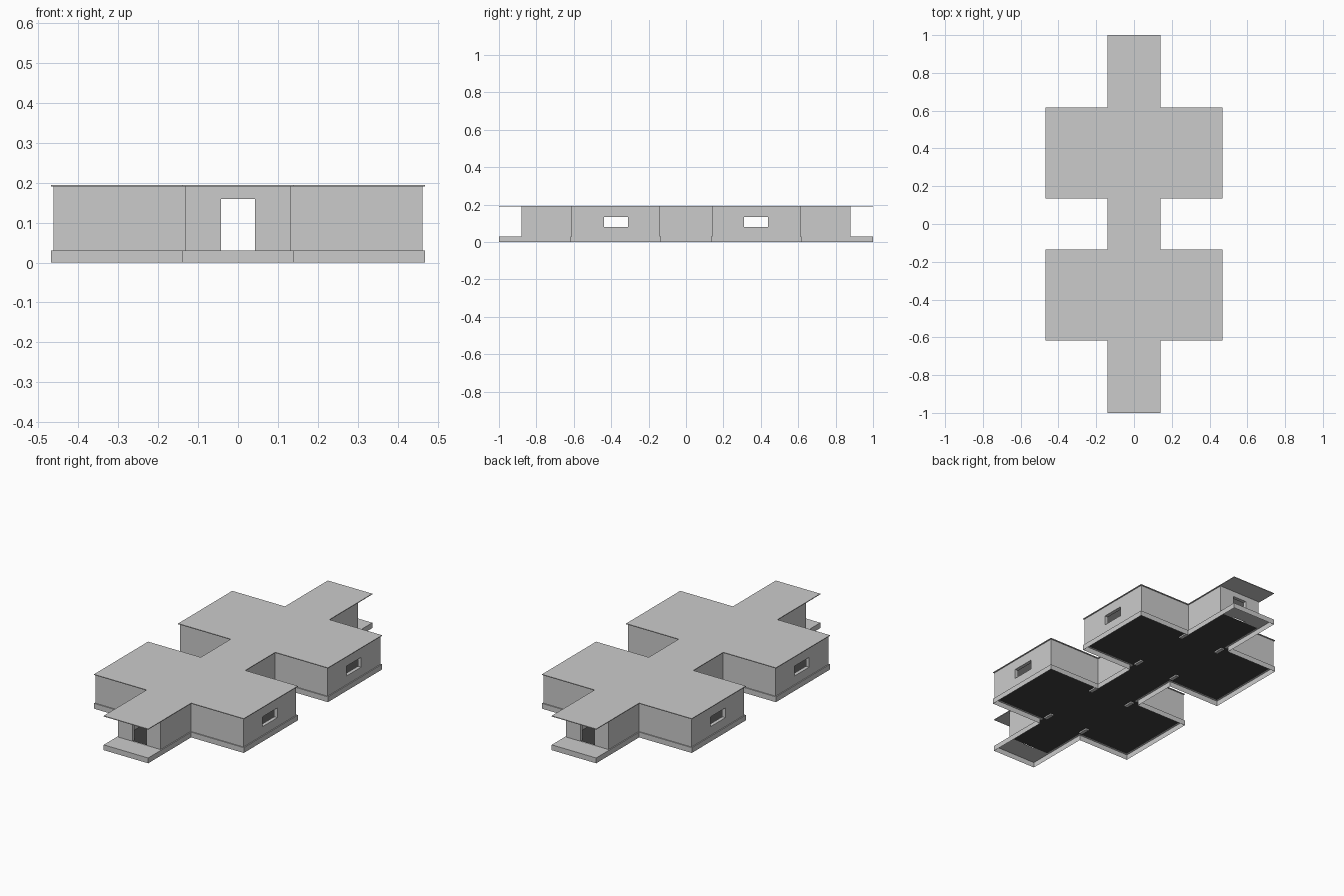
import bpy, bmesh

if "Cube" in bpy.data.objects:
    bpy.data.objects.remove(bpy.data.objects["Cube"])

BASE_Z, WALL_Z, ROOF_Z = 0.03, 0.19, 0.194
THICK = 0.02


def outline(inset, end):
    """Plan of a spine with two cross wings, mirrored in x and y (20 points)."""
    s, w, a, b = 0.139 - inset, 0.468 - inset, 0.134 + inset, 0.617 - inset
    half = [(s, a), (w, a), (w, b), (s, b), (s, end)]
    right = [(x, -y) for x, y in reversed(half)] + half
    return right + [(-x, y) for x, y in reversed(right)]


def loop(bm, pts, z):
    return [bm.verts.new((x, y, z)) for x, y in pts]


def bridge(bm, lo, hi):
    for i in range(len(lo)):
        j = (i + 1) % len(lo)
        bm.faces.new((lo[i], lo[j], hi[j], hi[i]))


def finish(bm, name):
    mesh = bpy.data.meshes.new(name)
    bm.to_mesh(mesh)
    bm.free()
    obj = bpy.data.objects.new(name, mesh)
    bpy.context.collection.objects.link(obj)
    return obj


def box(name, x, y, z):
    bpy.ops.mesh.primitive_cube_add(size=1, location=[sum(r) / 2 for r in (x, y, z)])
    obj = bpy.context.object
    obj.name = name
    obj.scale = [r[1] - r[0] for r in (x, y, z)]
    bpy.ops.object.transform_apply(location=False, rotation=False, scale=True)
    return obj


# Plinth: open underneath, with a narrow ledge and a porch at each end
bm = bmesh.new()
foot = loop(bm, outline(0, 1.0), 0)
rim = loop(bm, outline(0, 1.0), BASE_Z)
bridge(bm, foot, rim)
bridge(bm, rim, loop(bm, outline(0.006, 0.88), BASE_Z))
finish(bm, "plinth")

# Dark interior floor
bm = bmesh.new()
bm.faces.new(loop(bm, outline(0.012, 0.875), BASE_Z - 0.002))
floor = finish(bm, "interior_floor")
dark = bpy.data.materials.new("dark_floor")
dark.diffuse_color = (0.05, 0.05, 0.05, 1)
dark.use_nodes = True
dark.node_tree.nodes["Principled BSDF"].inputs["Base Color"].default_value = dark.diffuse_color
floor.data.materials.append(dark)

# Outer walls with thickness
bm = bmesh.new()
outer, inner = outline(0.006, 0.88), outline(0.006 + THICK, 0.88 - THICK)
loops = [loop(bm, p, z) for p, z in
         ((outer, BASE_Z), (outer, WALL_Z), (inner, WALL_Z), (inner, BASE_Z))]
for i in range(4):
    bridge(bm, loops[i], loops[(i + 1) % 4])
bmesh.ops.recalc_face_normals(bm, faces=bm.faces)
walls = finish(bm, "outer_walls")

# Door and window openings, cut straight through
cutters = [box("door_cutter", (-0.043, 0.043), (-1.2, 1.2), (0.02, 0.159))]
for side in (-1, 1):
    for y in (-0.374, 0.374):
        x = sorted((side * 0.4, side * 0.6))
        cutters.append(box("window_cutter", x, (y - 0.065, y + 0.065), (0.08, 0.135)))
bpy.context.view_layer.objects.active = walls
for c in cutters:
    mod = walls.modifiers.new("opening", 'BOOLEAN')
    mod.operation, mod.solver, mod.object = 'DIFFERENCE', 'EXACT', c
    bpy.ops.object.modifier_apply(modifier=mod.name)
    bpy.data.objects.remove(c)

# Short partition stubs where the wings meet the spine
for side in (-1, 1):
    x = sorted((side * 0.113, side * 0.133))
    for wing in (-1, 1):
        for y0, y1 in ((0.16, 0.215), (0.535, 0.591)):
            box("partition_stub", x, sorted((wing * y0, wing * y1)), (0.02, WALL_Z))

# Thin flat roof overhanging the porches
bm = bmesh.new()
under, top = (loop(bm, outline(0, 1.0), z) for z in (WALL_Z, ROOF_Z))
bridge(bm, under, top)
bm.faces.new(top)
bm.faces.new(list(reversed(under)))
finish(bm, "roof")
